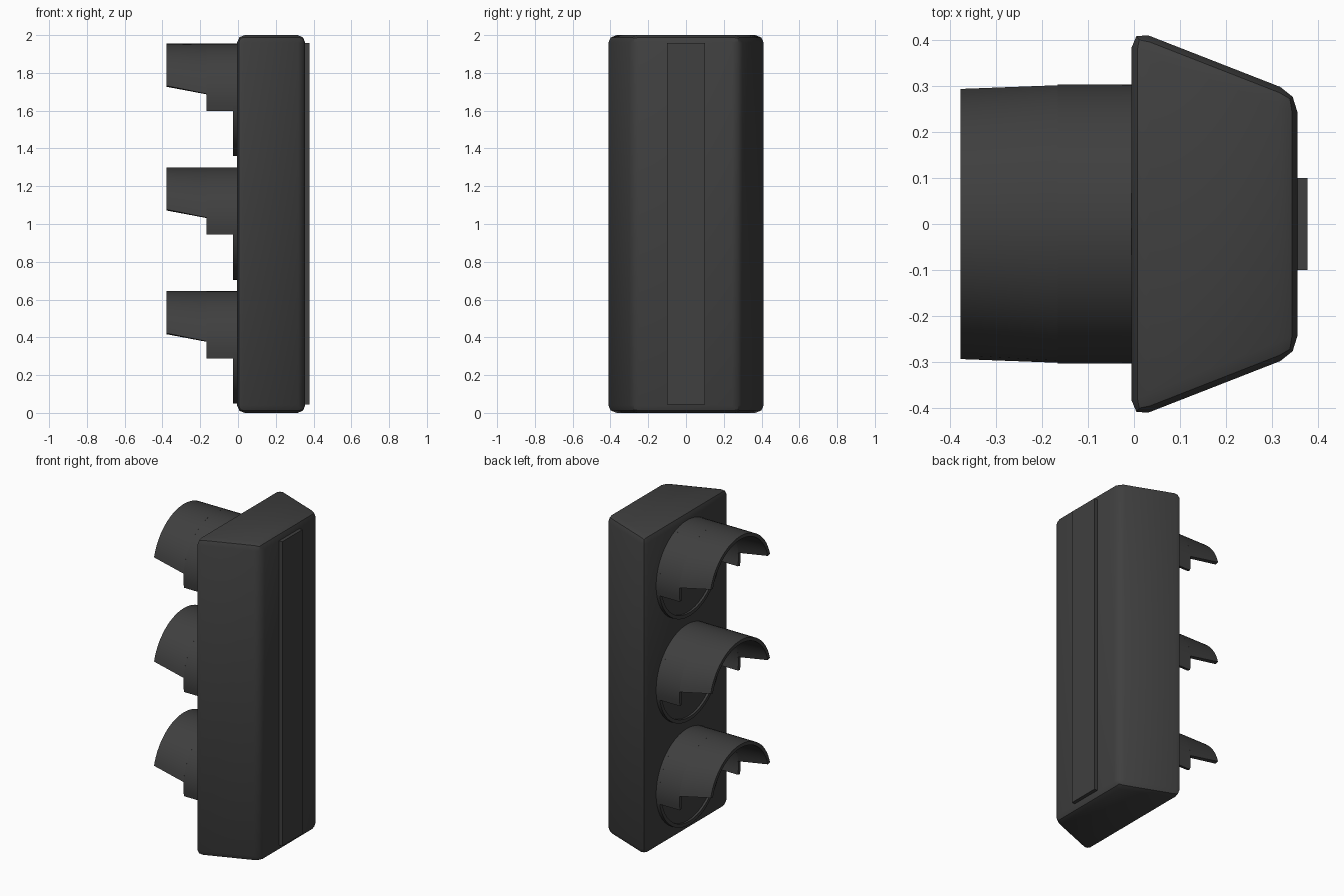
import bpy, bmesh
from math import asin, cos, sin, pi

old = bpy.data.objects.get("Cube")
if old:
    bpy.data.objects.remove(old, do_unlink=True)

charcoal = bpy.data.materials.new("charcoal")
charcoal.use_nodes = True
COLOR = (0.05, 0.05, 0.05, 1)
charcoal.diffuse_color = COLOR
charcoal.node_tree.nodes["Principled BSDF"].inputs["Base Color"].default_value = COLOR

RY, RZ, WALL = 0.304, 0.298, 0.022   # lamp opening radii and wall thickness


def finish(name, bm, smooth=True):
    bmesh.ops.recalc_face_normals(bm, faces=bm.faces)
    mesh = bpy.data.meshes.new(name)
    bm.to_mesh(mesh)
    bm.free()
    mesh.materials.append(charcoal)
    obj = bpy.data.objects.new(name, mesh)
    bpy.context.collection.objects.link(obj)
    if smooth:
        bpy.ops.object.select_all(action="DESELECT")
        obj.select_set(True)
        bpy.context.view_layer.objects.active = obj
        bpy.ops.object.shade_smooth_by_angle(angle=0.6)
    return obj


def prism(outline, z0, z1):
    """Extrude an x-y outline upward."""
    bm = bmesh.new()
    face = bm.faces.new([bm.verts.new((x, y, z0)) for x, y in outline])
    top = bmesh.ops.extrude_face_region(bm, geom=[face])["geom"]
    bmesh.ops.translate(bm, vec=(0, 0, z1 - z0),
                        verts=[v for v in top if isinstance(v, bmesh.types.BMVert)])
    return bm


def add_shell(bm, zc, x0, x1, a0, a1, steps, closed=False):
    """Thick arc around the x axis; the start angle differs at each end."""
    rings = []
    for i in range(steps if closed else steps + 1):
        t = i / steps
        ring = []
        for x, a, w in ((x0, a0, 0), (x1, a1, 0), (x1, a1, WALL), (x0, a0, WALL)):
            ang = 2 * pi * t if closed else a + (pi - 2 * a) * t
            ring.append(bm.verts.new((x, (RY - w) * cos(ang), zc + (RZ - w) * sin(ang))))
        rings.append(ring)
    pairs = list(zip(rings, rings[1:]))
    if closed:
        pairs.append((rings[-1], rings[0]))
    else:
        bm.faces.new(rings[0])
        bm.faces.new(rings[-1])
    for p, q in pairs:
        for k in range(4):
            n = (k + 1) % 4
            bm.faces.new((p[k], p[n], q[n], q[k]))


# Tapered housing with rounded edges
housing = prism([(-0.005, -0.425), (0.356, -0.284), (0.356, 0.284), (-0.005, 0.425)], 0, 2)
bmesh.ops.bevel(housing, geom=housing.edges[:], offset=0.04, segments=2,
                profile=0.5, affect="EDGES")
finish("housing", housing)

# Mounting strip along the back
finish("mounting_strip", prism([(0.34, -0.1), (0.378, -0.1), (0.378, 0.1), (0.34, 0.1)],
                               0.045, 1.958), smooth=False)

# Three lamps: rim, lens and stepped hood
for label, zc in (("lower", 0.347), ("middle", 1.002), ("upper", 1.657)):
    rim = bmesh.new()
    add_shell(rim, zc, -0.026, 0.005, 0, 0, 48, closed=True)
    finish(label + "_lamp_rim", rim)

    lens = bmesh.new()
    lens.faces.new([lens.verts.new((-0.012, (RY - 0.01) * cos(a), zc + (RZ - 0.01) * sin(a)))
                    for a in (-2 * pi * i / 48 for i in range(48))])
    finish(label + "_lens", lens, smooth=False)

    hood = bmesh.new()
    add_shell(hood, zc, -0.378, -0.167, asin(0.075 / RZ), asin(0.032 / RZ), 28)
    add_shell(hood, zc, -0.167, 0.0, asin(-0.058 / RZ), asin(-0.058 / RZ), 28)
    finish(label + "_hood", hood)
